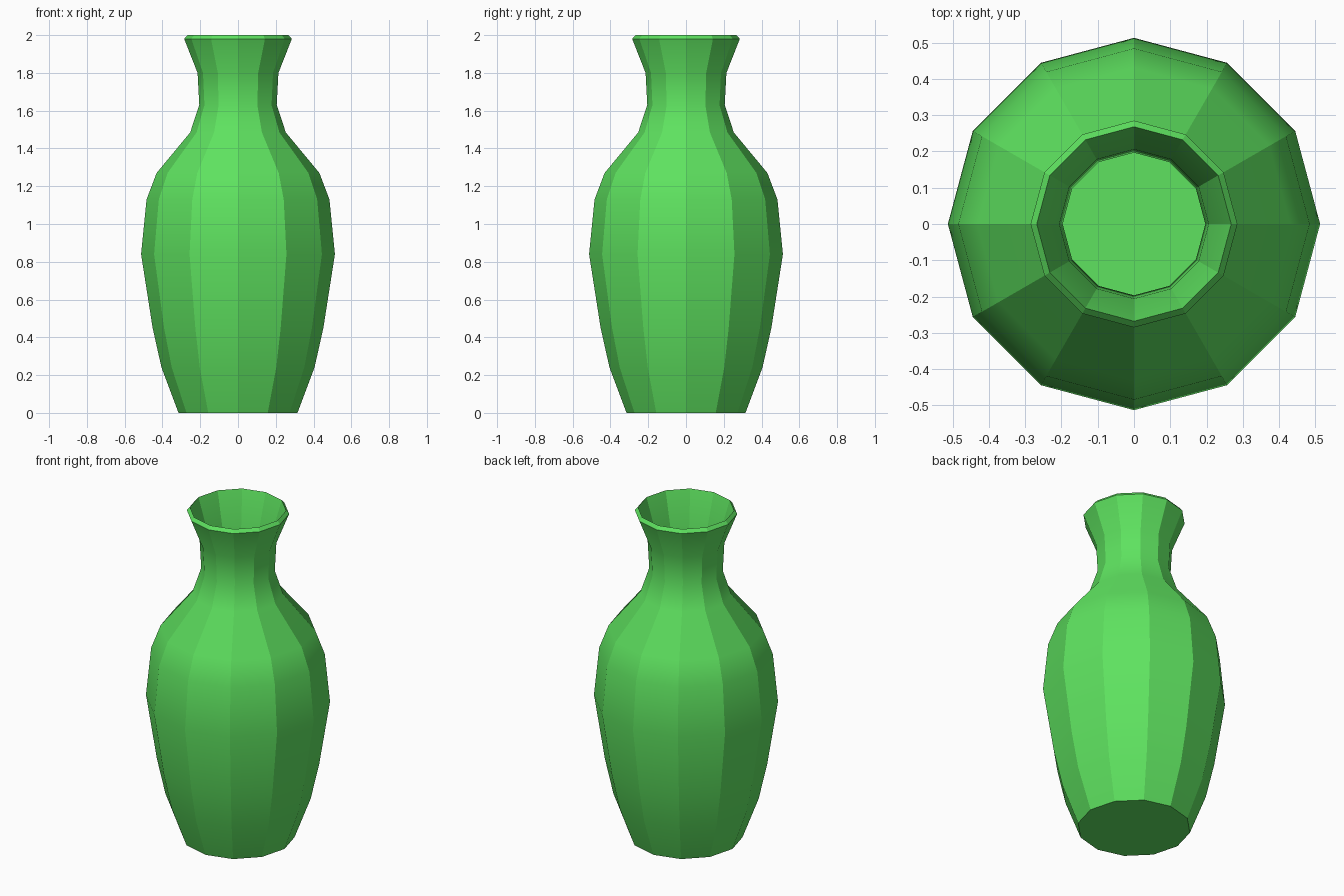
import bpy, bmesh, math

cube = bpy.data.objects.get("Cube")
if cube:
    bpy.data.objects.remove(cube, do_unlink=True)

SIDES = 12
WALL = 0.012

# Outer silhouette as (radius, height), base to lip
outer = [(.315, 0), (.405, .24), (.452, .45), (.513, .84), (.484, 1.13),
         (.431, 1.27), (.253, 1.485), (.205, 1.63), (.214, 1.8), (.285, 1.98)]
# Inner wall runs back down from the raised lip
inner = [(.268, 2.0)] + [(r - WALL * .7, z) for r, z in reversed(outer[:-1])]

# Glaze colour
glaze = bpy.data.materials.new("green glaze")
glaze.use_nodes = True
green = (.112, .76, .115, 1)
glaze.diffuse_color = green
glaze.node_tree.nodes["Principled BSDF"].inputs["Base Color"].default_value = green

# Vase body: rings joined into one thin-walled shell
bm = bmesh.new()
rings = []
for r, z in outer + inner:
    angles = [math.tau * i / SIDES for i in range(SIDES)]
    rings.append([bm.verts.new((r * math.cos(a), r * math.sin(a), z)) for a in angles])
for low, high in zip(rings, rings[1:]):
    for i in range(SIDES):
        j = (i + 1) % SIDES
        bm.faces.new((low[i], low[j], high[j], high[i]))

# Flat underside
bm.faces.new(reversed(rings[0]))

# Smooth up each panel, crisp between panels and around lip and foot
lip = {v for ring in rings[len(outer) - 1:len(outer) + 1] for v in ring}
foot = set(rings[0])
for face in bm.faces:
    face.smooth = True
for edge in bm.edges:
    a, b = edge.verts
    upright = abs(a.co.z - b.co.z) > .001
    around = {a, b} <= lip or {a, b} <= foot
    edge.smooth = not (upright or around)

mesh = bpy.data.meshes.new("vase")
bm.to_mesh(mesh)
bm.free()
mesh.materials.append(glaze)
vase = bpy.data.objects.new("vase", mesh)
bpy.context.collection.objects.link(vase)
